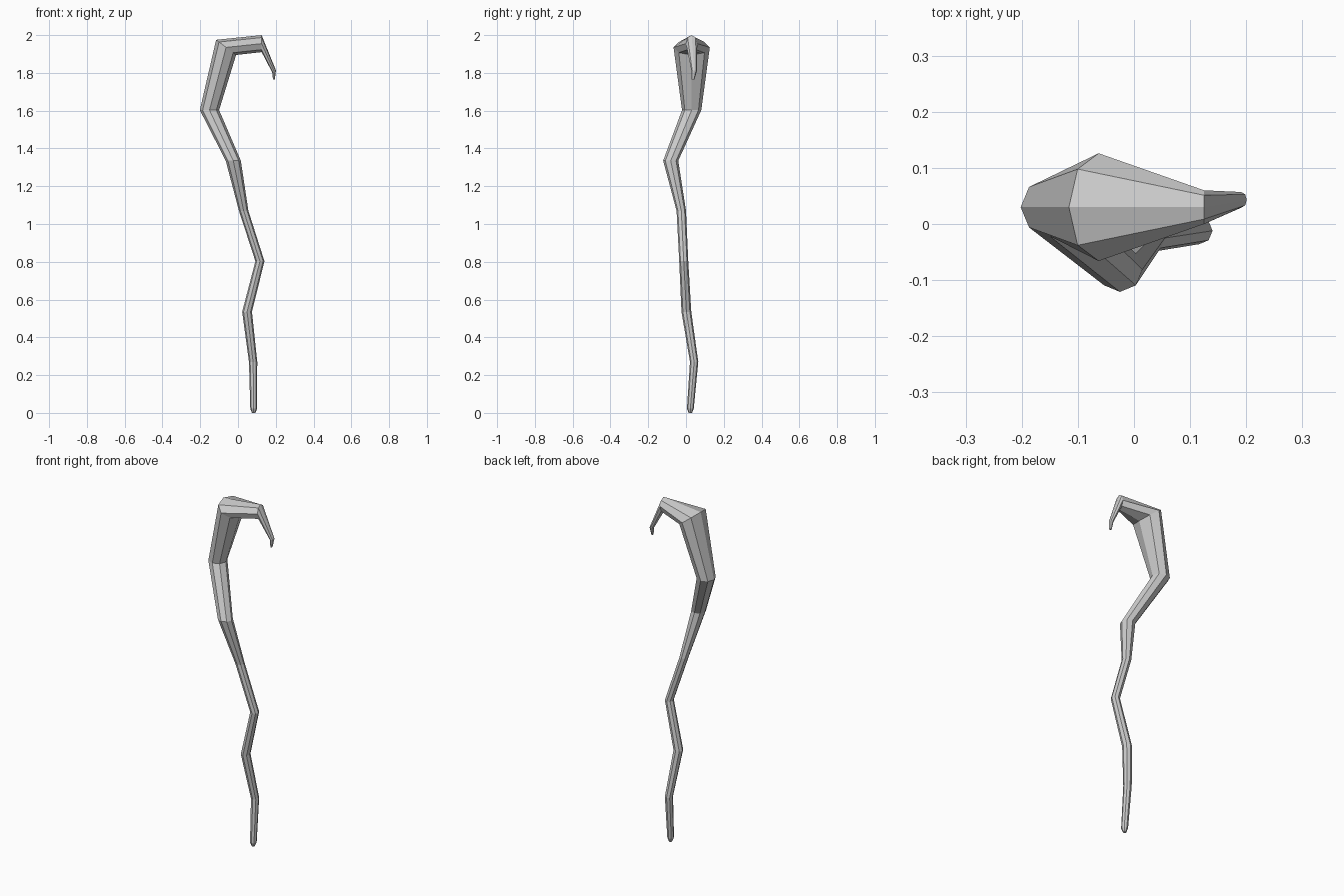
import bpy, bmesh, math
from mathutils import Vector

if "Cube" in bpy.data.objects:
    bpy.data.objects.remove(bpy.data.objects["Cube"])

SIDES = 8


def ring(x, y, z, ux, uz, ry):
    """Eight-sided section: (ux, uz) points to the outer side of the bend."""
    c, u, v = Vector((x, y, z)), Vector((ux, 0, uz)), Vector((0, ry, 0))
    return [c + u * math.cos(a) + v * math.sin(a)
            for a in (2 * math.pi * i / SIDES for i in range(SIDES))]


# crooked shaft: x, y, z, radius
shaft = [
    (0.083, 0.023, 0.000, 0.009),
    (0.083, 0.023, 0.022, 0.018),
    (0.080, 0.043, 0.270, 0.022),
    (0.048, 0.002, 0.535, 0.026),
    (0.116, -0.012, 0.803, 0.024),
    (0.030, -0.025, 1.070, 0.025),
    (-0.025, -0.081, 1.335, 0.040),
    (-0.151, 0.030, 1.603, 0.051),
]
sections = [ring(x, y, z, -r, 0, r) for x, y, z, r in shaft]

# wide crook corner, narrowing into the downturned hook
sections += [
    ring(-0.063, 0.030, 1.935, -0.053, 0.040, 0.096),
    ring(0.125, 0.030, 1.955, 0.000, 0.045, 0.030),
    ring(0.191, 0.043, 1.808, 0.010, 0.005, 0.014),
    ring(0.190, 0.037, 1.766, 0.005, 0.000, 0.008),
]

# loft the sections into one closed, flat-faced body
bm = bmesh.new()
loops = [[bm.verts.new(p) for p in s] for s in sections]
for a, b in zip(loops, loops[1:]):
    for i in range(SIDES):
        j = (i + 1) % SIDES
        bm.faces.new((a[i], a[j], b[j], b[i]))
bm.faces.new(loops[0])
bm.faces.new(loops[-1])
bmesh.ops.recalc_face_normals(bm, faces=bm.faces)

mesh = bpy.data.meshes.new("crooked_staff")
bm.to_mesh(mesh)
bm.free()
staff = bpy.data.objects.new("crooked_staff", mesh)
bpy.context.collection.objects.link(staff)
